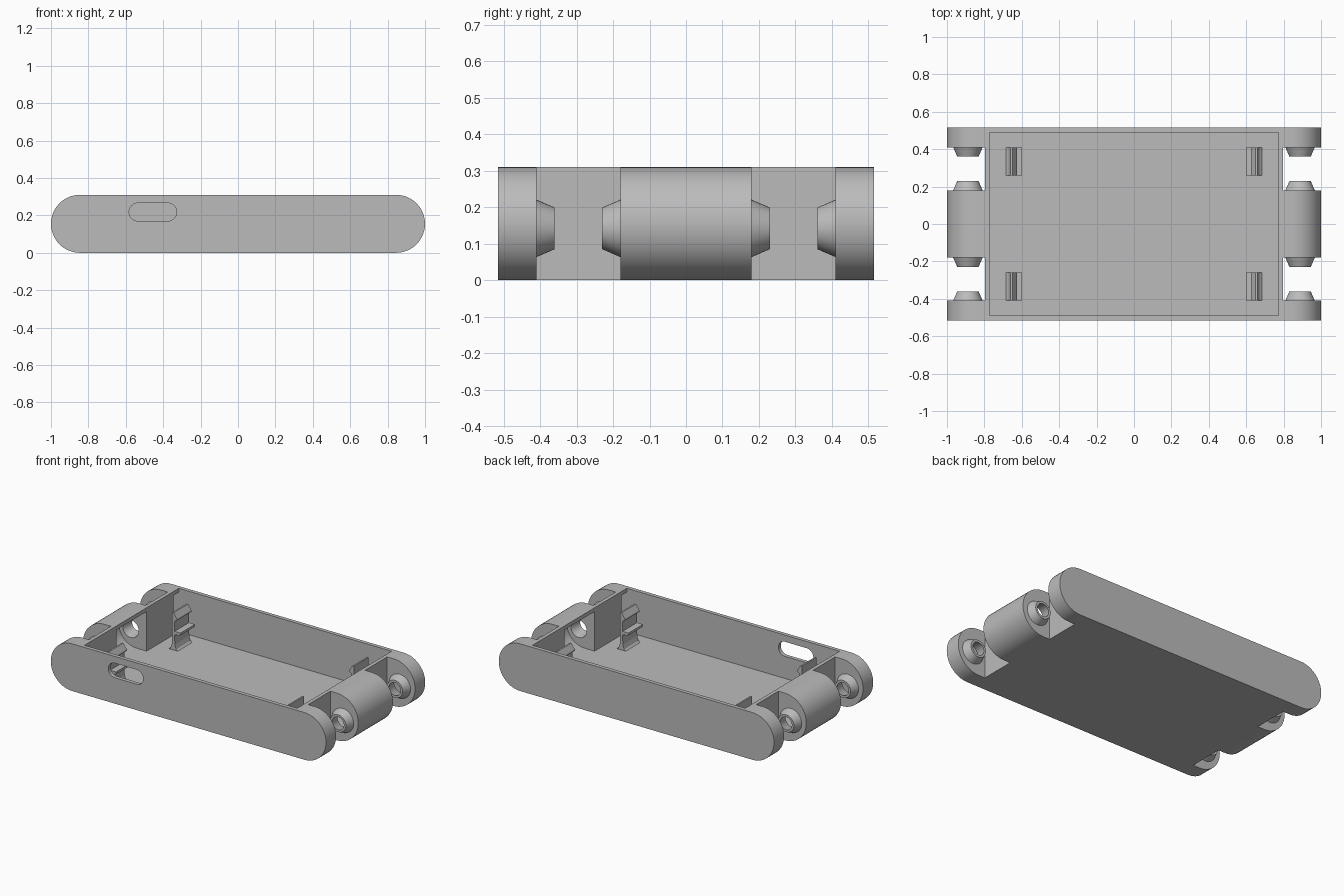
import bpy, bmesh, math
from mathutils import Matrix, Vector

cube = bpy.data.objects.get("Cube")
if cube:
    bpy.data.objects.remove(cube, do_unlink=True)

GREY = (0.5, 0.5, 0.5, 1)
grey = bpy.data.materials.new("plain grey")
grey.use_nodes = True
grey.diffuse_color = GREY
grey.node_tree.nodes["Principled BSDF"].inputs["Base Color"].default_value = GREY

HALF_Y, HEIGHT, WALL = 0.515, 0.31, 0.025
END_X, WALL_X = 0.845, 0.797        # centre of the rounded ends, outside of the end walls
MID_Y, OUTER_Y = 0.18, 0.41         # edges of the gaps between the hinge arms
NOZZLE_X, NOZZLE_Z = 0.888, 0.142


def add_object(name, bm):
    bmesh.ops.recalc_face_normals(bm, faces=bm.faces)
    mesh = bpy.data.meshes.new(name)
    bm.to_mesh(mesh)
    bm.free()
    mesh.materials.append(grey)
    obj = bpy.data.objects.new(name, mesh)
    bpy.context.collection.objects.link(obj)
    return obj


def prism(name, profile, y0, y1):
    """Extrude an (x, z) outline along y."""
    bm = bmesh.new()
    face = bm.faces.new([bm.verts.new((x, y0, z)) for x, z in profile])
    out = bmesh.ops.extrude_face_region(bm, geom=[face])
    verts = [v for v in out["geom"] if isinstance(v, bmesh.types.BMVert)]
    bmesh.ops.translate(bm, verts=verts, vec=(0, y1 - y0, 0))
    return add_object(name, bm)


def box(name, x0, x1, y0, y1, z0, z1):
    return prism(name, [(x0, z0), (x1, z0), (x1, z1), (x0, z1)], y0, y1)


def stadium(cx, cz, half, radius, steps=24):
    pts = []
    for side, start in ((1, -math.pi / 2), (-1, math.pi / 2)):
        for i in range(steps + 1):
            a = start + math.pi * i / steps
            pts.append((cx + side * half + radius * math.cos(a), cz + radius * math.sin(a)))
    return pts


def frustum(name, x, y0, y1, r0, r1):
    """Cone section along y with radius r0 at y0 and r1 at y1."""
    bm = bmesh.new()
    direction = Vector((0, y1 - y0, 0))
    turn = direction.to_track_quat('Z', 'Y').to_matrix().to_4x4()
    place = Matrix.Translation((x, (y0 + y1) / 2, NOZZLE_Z)) @ turn
    bmesh.ops.create_cone(bm, cap_ends=True, segments=40, radius1=r0, radius2=r1,
                          depth=abs(y1 - y0), matrix=place)
    return add_object(name, bm)


def combine(target, tool, operation):
    mod = target.modifiers.new("combine", 'BOOLEAN')
    mod.operation, mod.solver, mod.object = operation, 'EXACT', tool
    bpy.context.view_layer.objects.active = target
    bpy.ops.object.modifier_apply(modifier=mod.name)
    bpy.data.objects.remove(tool, do_unlink=True)


def smooth(obj):
    bpy.ops.object.select_all(action='DESELECT')
    obj.select_set(True)
    bpy.context.view_layer.objects.active = obj
    bpy.ops.object.shade_smooth_by_angle(angle=math.radians(30))


# Case body with rounded ends
mid_z = HEIGHT / 2
case = prism("case_shell", stadium(0, mid_z, END_X, mid_z), -HALF_Y, HALF_Y)

# Gaps that leave three hinge arms at each end
corners = [(sx, sy) for sx in (-1, 1) for sy in (-1, 1)]
for sx, sy in corners:
    xs = sorted((sx * WALL_X, sx * 1.1))
    ys = sorted((sy * MID_Y, sy * OUTER_Y))
    combine(case, box("gap_cutter", *xs, *ys, -0.1, 0.5), 'DIFFERENCE')

# Cone nozzles facing each other across the gaps
for sx, sy in corners:
    for base, way in ((MID_Y, 1), (OUTER_Y, -1)):
        nozzle = frustum("nozzle", sx * NOZZLE_X, sy * (base - way * 0.01),
                         sy * (base + way * 0.05), 0.083, 0.057)
        combine(case, nozzle, 'UNION')

# Open tray, then the hollows inside the arms
inner_y = HALF_Y - WALL
combine(case, box("tray_cutter", -0.773, 0.773, -inner_y, inner_y, WALL, 0.5), 'DIFFERENCE')
arm_y = OUTER_Y + WALL
for y0, y1 in ((-inner_y, -arm_y), (WALL - MID_Y, MID_Y - WALL), (arm_y, inner_y)):
    hollow = prism("arm_cutter", stadium(0, mid_z, END_X, mid_z - WALL), y0, y1)
    combine(case, hollow, 'DIFFERENCE')

# Bores through the nozzles
for sx, sy in corners:
    for base, way in ((MID_Y, 1), (OUTER_Y, -1)):
        bore = frustum("bore_cutter", sx * NOZZLE_X, sy * (base - way * 0.035),
                       sy * (base + way * 0.06), 0.06, 0.04)
        combine(case, bore, 'DIFFERENCE')

# Slot in the front wall
slot = prism("slot_cutter", stadium(-0.455, 0.218, 0.079, 0.048), -0.6, -0.47)
combine(case, slot, 'DIFFERENCE')
smooth(case)

# Snap clips with flared foot, shelf and hook
CLIP = [(0.69, 0.02), (0.672, 0.035), (0.662, 0.065), (0.66, 0.27), (0.65, 0.27),
        (0.626, 0.235), (0.626, 0.225), (0.643, 0.215), (0.643, 0.15), (0.6, 0.15),
        (0.6, 0.135), (0.643, 0.125), (0.641, 0.065), (0.632, 0.035), (0.615, 0.02)]
for sx, sy in corners:
    name = ("left" if sx > 0 else "right") + ("_back" if sy > 0 else "_front") + "_clip"
    prism(name, [(sx * x, z) for x, z in CLIP], sy * 0.26, sy * 0.41)
